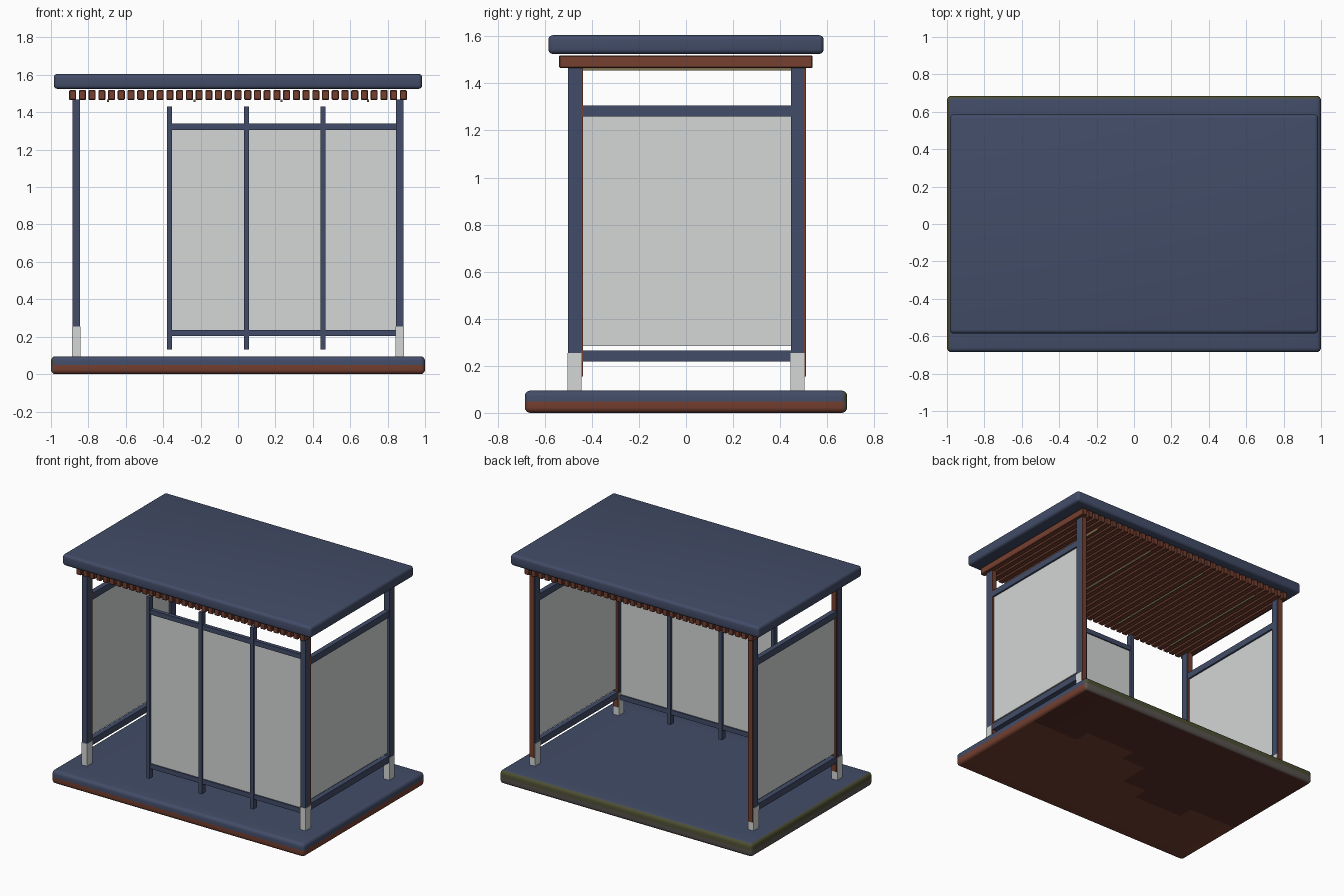
import bpy, bmesh, math
from mathutils import Vector

if "Cube" in bpy.data.objects:
    bpy.data.objects.remove(bpy.data.objects["Cube"])


def material(name, rgb):
    m = bpy.data.materials.new(name)
    m.diffuse_color = (*rgb, 1)
    m.use_nodes = True
    m.node_tree.nodes["Principled BSDF"].inputs["Base Color"].default_value = m.diffuse_color
    return m


NAVY = material("navy paint", (0.055, 0.073, 0.138))
GLASS = material("pale grey", (0.66, 0.68, 0.67))
BROWN = material("red brown wood", (0.18, 0.051, 0.03))
DARK = material("dark brown wood", (0.095, 0.028, 0.02))
OLIVE = material("olive edge", (0.073, 0.076, 0.032))
GREY = material("warm grey", (0.10, 0.088, 0.08))
TAN = material("tan batten", (0.22, 0.17, 0.08))


def finish(bm, name, mats):
    me = bpy.data.meshes.new(name)
    bm.to_mesh(me)
    bm.free()
    for m in mats:
        me.materials.append(m)
    for p in me.polygons:
        p.use_smooth = True
    me.set_sharp_from_angle(angle=math.radians(35))
    ob = bpy.data.objects.new(name, me)
    bpy.context.collection.objects.link(ob)
    return ob


def box_mesh(x, y, z, bevel=0, segments=1):
    bm = bmesh.new()
    bmesh.ops.create_cube(bm, size=1)
    for v in bm.verts:
        v.co = Vector([(a + b) / 2 + c * (b - a) for (a, b), c in zip((x, y, z), v.co)])
    if bevel:
        bmesh.ops.bevel(bm, geom=bm.edges[:], offset=bevel, segments=segments,
                        profile=0.5, affect='EDGES')
    return bm


def box(name, x, y, z, mat, bevel=0, segments=1):
    return finish(box_mesh(x, y, z, bevel, segments), name, [mat])


# Floor slab: navy over wood, weathered back and left edges, patched underside
bm = box_mesh((-1, 1), (-0.685, 0.685), (0, 0.095), 0.024, 4)


def cut(co, no):
    bmesh.ops.bisect_plane(bm, geom=bm.verts[:] + bm.edges[:] + bm.faces[:],
                           plane_co=co, plane_no=no)


cut((0, 0, 0.048), (0, 0, 1))
for i in range(1, 10):
    cut((-1 + i * 0.2, 0, 0), (1, 0, 0))
for i in range(1, 12):
    cut((0, -0.685 + i * 0.114, 0), (0, 1, 0))
bm.normal_update()
for f in bm.faces:
    c, n = f.calc_center_median(), f.normal
    if n.z < -0.9:
        f.material_index = 2 if c.y > 0.18 * math.sin(5 * c.x) + 0.3 * c.x else 1
    elif n.z > 0.95:
        f.material_index = 0
    elif n.y > 0.3 or n.x < -0.3:
        f.material_index = 3 if c.z > 0.048 else 4
    else:
        f.material_index = 0 if c.z > 0.048 else 1
finish(bm, "floor_slab", [NAVY, BROWN, DARK, OLIVE, GREY])

# Roof slab
box("roof_slab", (-0.985, 0.985), (-0.585, 0.585), (1.525, 1.605), NAVY, 0.02, 4)

# Ceiling slats and the thin battens under them
for i in range(35):
    x = -0.884 + i * 0.052
    box("ceiling_slat", (x - 0.019, x + 0.019), (-0.54, 0.538), (1.466, 1.518), BROWN, 0.004)
for x in (-0.695, -0.232, 0.232, 0.695):
    box("ceiling_batten", (x - 0.005, x + 0.005), (-0.45, 0.45), (1.455, 1.467), TAN)

# Corner posts with pale feet and a wooden strip on the back face
for sx in (-1, 1):
    for y in (-0.474, 0.474):
        x = sx * 0.865
        box("corner_post", (x - 0.02, x + 0.02), (y - 0.027, y + 0.027), (0.1, 1.467), NAVY)
        box("post_foot", (x - 0.022, x + 0.022), (y - 0.03, y + 0.03), (0.094, 0.255), GLASS)
        box("post_strip", (x - 0.018, x + 0.018), (y + 0.026, y + 0.036), (0.155, 1.466), BROWN)

    # Side wall: pane between two rails
    x = sx * 0.865
    box("side_pane", (x - 0.005, x + 0.005), (-0.447, 0.447), (0.285, 1.27), GLASS)
    for z in (0.219, 1.259):
        box("side_rail", (x - 0.018, x + 0.018), (-0.448, 0.448), (z, z + 0.046), NAVY)

# Front screen: panes, rails and mullions
box("front_pane", (-0.365, 0.85), (-0.479, -0.469), (0.22, 1.32), GLASS)
for z in (0.203, 1.306):
    box("front_rail", (-0.365, 0.85), (-0.488, -0.46), (z, z + 0.034), NAVY)
for x in (-0.367, 0.046, 0.454):
    box("front_mullion", (x - 0.013, x + 0.013), (-0.494, -0.454), (0.132, 1.43), NAVY)
